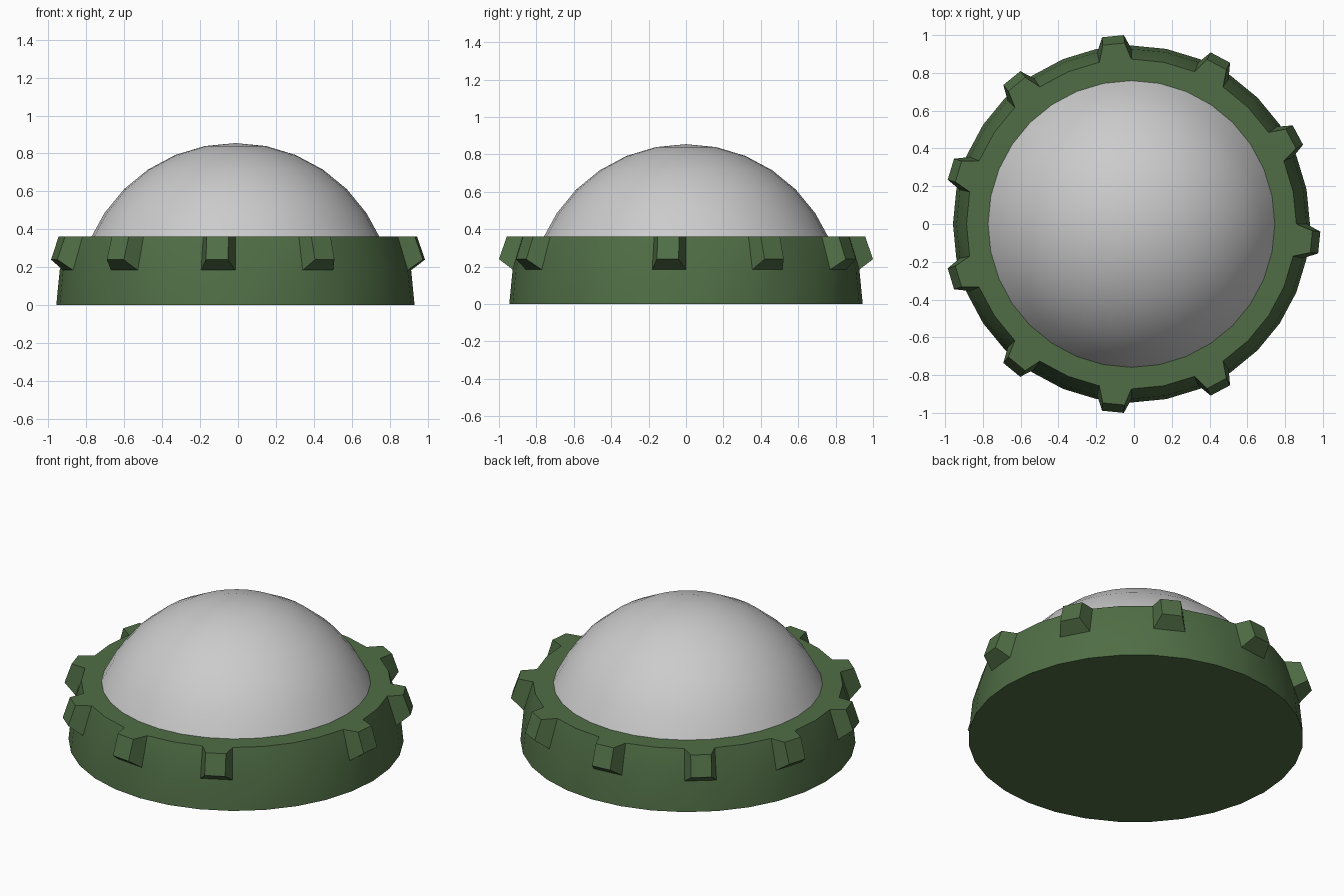
import bpy, bmesh
from math import sin, cos, pi, radians
from mathutils import Vector

if "Cube" in bpy.data.objects:
    bpy.data.objects.remove(bpy.data.objects["Cube"])

N = 32          # sides around the axis
CX = -0.0135    # the uneven stud spacing shifts the axis slightly
STEP = 2 * pi / N


def ring(bm, r, z):
    return [bm.verts.new((r * cos(i * STEP), r * sin(i * STEP), z)) for i in range(N)]


def bridge(bm, a, b):
    return [bm.faces.new((a[i], a[(i + 1) % N], b[(i + 1) % N], b[i])) for i in range(N)]


def finish(bm, name):
    bmesh.ops.recalc_face_normals(bm, faces=bm.faces[:])
    mesh = bpy.data.meshes.new(name)
    bm.to_mesh(mesh)
    bm.free()
    obj = bpy.data.objects.new(name, mesh)
    bpy.context.collection.objects.link(obj)
    obj.location.x = CX
    bpy.ops.object.select_all(action='DESELECT')
    obj.select_set(True)
    bpy.context.view_layer.objects.active = obj
    bpy.ops.object.shade_smooth_by_angle(angle=radians(25))
    return obj


# Base: two bands of a sphere, closed floor, flat top rim
R = 0.945
TOP = R * sin(2 * STEP)
bm = bmesh.new()
rings = [ring(bm, R * cos(k * STEP), R * sin(k * STEP)) for k in range(3)]
bm.faces.new(rings[0][::-1])
bridge(bm, rings[0], rings[1])
upper = bridge(bm, rings[1], rings[2])
bridge(bm, rings[2], ring(bm, 0.755, TOP))

# Studs: single faces of the upper band pulled out and tapered
for i in (2, 5, 8, 11, 14, 17, 20, 23, 26, 31):
    a = (i + 0.5) * STEP
    out, side = Vector((cos(a), sin(a), 0)), Vector((-sin(a), cos(a), 0))
    face = bmesh.ops.extrude_discrete_faces(bm, faces=[upper[i]])["faces"][0]
    for v in face.verts:
        high = v.co.z > 0.27
        s = 0.058 if v.co.dot(side) > 0 else -0.058
        v.co = out * (0.957 if high else 0.999) + side * s
        v.co.z = TOP if high else 0.24
base = finish(bm, "studded_base")
green = bpy.data.materials.new("dark_green")
green.diffuse_color = (0.08, 0.155, 0.06, 1)
green.use_nodes = True
green.node_tree.nodes["Principled BSDF"].inputs["Base Color"].default_value = green.diffuse_color
base.data.materials.append(green)

# Dome: upper part of a smaller sphere
DR, DZ = 0.831, 0.024
bm = bmesh.new()
prev = ring(bm, 0.759, TOP)
for k in range(3, 8):
    cur = ring(bm, DR * cos(k * STEP), DZ + DR * sin(k * STEP))
    bridge(bm, prev, cur)
    prev = cur
tip = bm.verts.new((0, 0, DZ + DR))
for i in range(N):
    bm.faces.new((prev[i], prev[(i + 1) % N], tip))
finish(bm, "dome")
